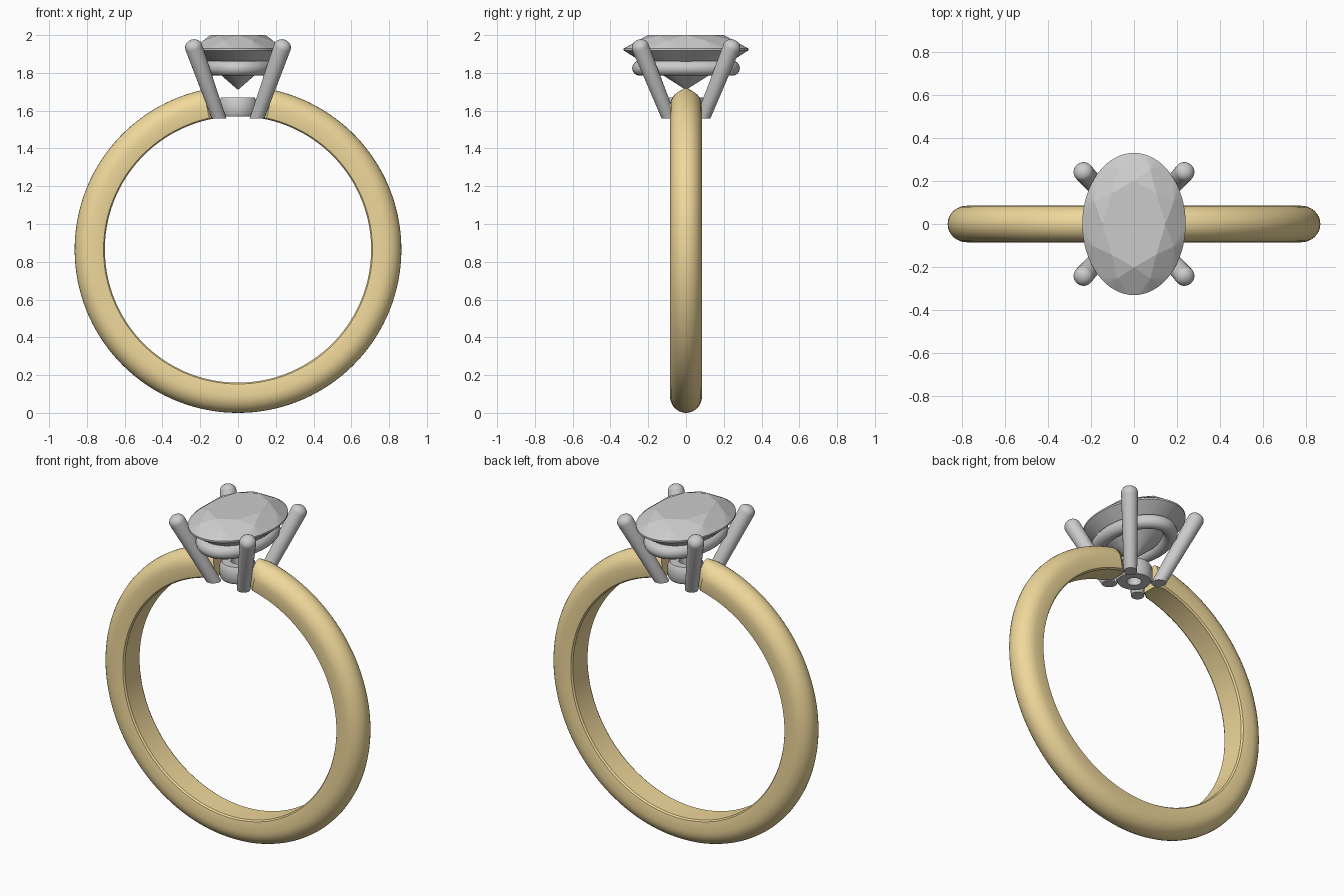
import bpy, bmesh
from math import sin, cos, pi, tau
from mathutils import Vector

if "Cube" in bpy.data.objects:
    bpy.data.objects.remove(bpy.data.objects["Cube"])


def finish(name, bm, smooth=True, mat=None):
    bmesh.ops.recalc_face_normals(bm, faces=bm.faces)
    me = bpy.data.meshes.new(name)
    bm.to_mesh(me)
    bm.free()
    ob = bpy.data.objects.new(name, me)
    bpy.context.collection.objects.link(ob)
    if mat:
        me.materials.append(mat)
    if smooth:
        bpy.ops.object.select_all(action='DESELECT')
        ob.select_set(True)
        bpy.context.view_layer.objects.active = ob
        bpy.ops.object.shade_smooth_by_angle(angle=0.6)
    return ob


def loft(rings, closed=False):
    """Skin a list of equal-length point loops; cap the ends unless closed."""
    bm = bmesh.new()
    vs = [[bm.verts.new(p) for p in r] for r in rings]
    n = len(vs[0])
    pairs = list(zip(vs, vs[1:])) + ([(vs[-1], vs[0])] if closed else [])
    for a, b in pairs:
        for i in range(n):
            j = (i + 1) % n
            bm.faces.new((a[i], a[j], b[j], b[i]))
    if not closed:
        bm.faces.new(vs[0])
        bm.faces.new(vs[-1])
    return bm


gold = bpy.data.materials.new("gold")
gold.diffuse_color = (0.87, 0.69, 0.33, 1)
gold.use_nodes = True
gold.node_tree.nodes["Principled BSDF"].inputs["Base Color"].default_value = gold.diffuse_color

# Band: flat inside, domed outside, ends narrowed to fit between the prongs
ZC = 0.865
profile = [(0.775 + 0.09 * sin(t), 0.085 * cos(t)) for t in [pi * i / 16 for i in range(17)]]
profile += [(0.735, -0.084), (0.712, -0.08), (0.705, -0.07), (0.705, 0.07), (0.712, 0.08), (0.735, 0.084)]
START = 0.215
stations = [(0.16, 0.62)] + [(START + (tau - 2 * START) * i / 128, 1) for i in range(129)] + [(tau - 0.16, 0.62)]
finish("band", loft([[(r * sin(a), y * s, ZC + r * cos(a)) for r, y in profile]
                     for a, s in stations]), mat=gold)

# Four leaning prongs with rounded tips
p0, p1 = Vector((0.09, 0.078, 1.53)), Vector((0.235, 0.242, 1.937))
steps = [(0, 0.036), (1, 0.046)]
rise = (p1 - p0).length
steps += [(1 + 0.04 * sin(t) / rise, 0.046 * cos(t)) for t in [pi / 2 * i / 6 for i in range(1, 6)]]
for name, sx, sy in (("front_right_prong", 1, -1), ("front_left_prong", -1, -1),
                     ("back_right_prong", 1, 1), ("back_left_prong", -1, 1)):
    a, b = (Vector((p.x * sx, p.y * sy, p.z)) for p in (p0, p1))
    q = (b - a).to_track_quat('Z', 'Y')
    bm = loft([[a.lerp(b, t) + q @ Vector((r * cos(k * tau / 24), r * sin(k * tau / 24), 0))
                for k in range(24)] for t, r in steps])
    cut = bmesh.ops.bisect_plane(bm, geom=bm.verts[:] + bm.edges[:] + bm.faces[:],
                                 plane_co=(0, 0, 1.558), plane_no=(0, 0, -1), clear_outer=True)
    bmesh.ops.holes_fill(bm, edges=[e for e in bm.edges if e.is_boundary], sides=0)
    finish(name, bm)

# Base collar joining the prongs, with a small hole
collar = [(0.04, 1.57), (0.09, 1.57), (0.1, 1.585), (0.1, 1.65), (0.088, 1.67), (0.04, 1.67)]
finish("base_collar", loft([[(r * cos(k * tau / 48), r * sin(k * tau / 48), z) for r, z in collar]
                            for k in range(48)], closed=True))

# Oval gallery rail below the stone
rail = []
for k in range(64):
    a = k * tau / 64
    c = Vector((0.158 * cos(a), 0.245 * sin(a), 1.825))
    n = Vector((0.245 * cos(a), 0.158 * sin(a), 0)).normalized()
    rail.append([c + n * 0.04 * cos(t) + Vector((0, 0, 0.04 * sin(t)))
                 for t in [j * tau / 16 for j in range(16)]])
finish("gallery_rail", loft(rail, closed=True))

# Oval brilliant stone: facets come from the hull of a few rings
bm = bmesh.new()
for count, scale, z, shift in ((8, 0.61, 2.0, 0), (8, 0.83, 1.971, 0.5), (64, 1, 1.929, 0),
                               (64, 1, 1.919, 0), (8, 0.5, 1.822, 0.5)):
    for k in range(count):
        a = (k + shift) * tau / count
        bm.verts.new((0.24 * scale * cos(a), 0.33 * scale * sin(a), z))
bm.verts.new((0, 0, 1.71))
bmesh.ops.convex_hull(bm, input=bm.verts[:])
bmesh.ops.dissolve_limit(bm, angle_limit=0.01, verts=bm.verts[:], edges=bm.edges[:])
finish("oval_stone", bm, smooth=False)
